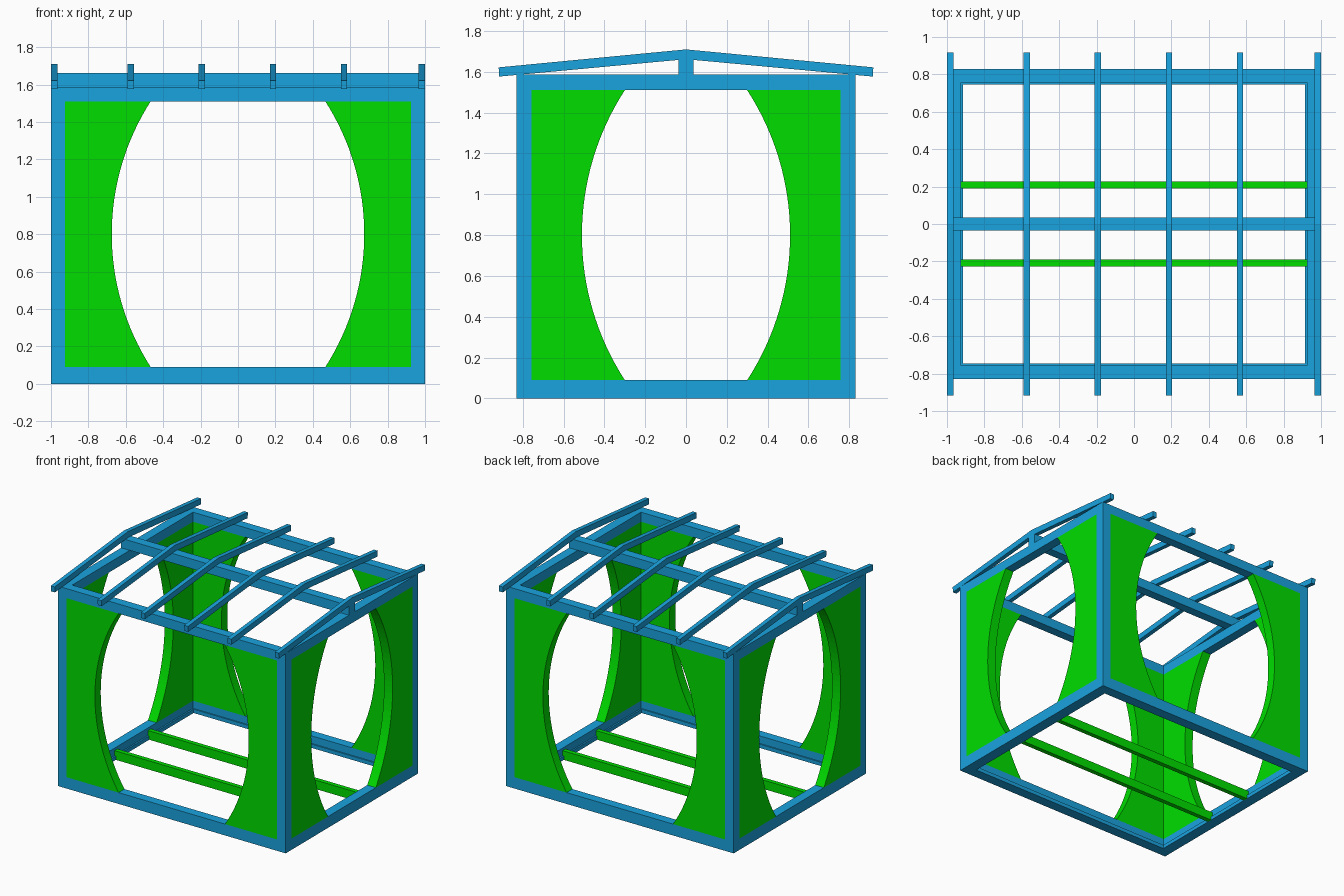
import bpy, math

if "Cube" in bpy.data.objects:
    bpy.data.objects.remove(bpy.data.objects["Cube"])

def material(name, rgb):
    m = bpy.data.materials.new(name)
    m.diffuse_color = (*rgb, 1)
    m.use_nodes = True
    m.node_tree.nodes["Principled BSDF"].inputs["Base Color"].default_value = m.diffuse_color
    return m

BLUE = material("frame_blue", (0.01, 0.37, 0.74))
GREEN = material("panel_green", (0.0, 0.73, 0.0))

def prism(name, pts, place, d0, d1, mat):
    """Extrude a 2D outline from d0 to d1; place(u, v, d) gives the 3D point."""
    n = len(pts)
    verts = [place(u, v, d) for d in (d0, d1) for u, v in pts]
    faces = [tuple(range(n))[::-1], tuple(range(n, 2 * n))]
    faces += [(i, (i + 1) % n, n + (i + 1) % n, n + i) for i in range(n)]
    me = bpy.data.meshes.new(name)
    me.from_pydata(verts, [], faces)
    import_fix(me)
    me.materials.append(mat)
    ob = bpy.data.objects.new(name, me)
    bpy.context.collection.objects.link(ob)
    return ob

def import_fix(me):
    # consistent outward normals
    import bmesh
    bm = bmesh.new()
    bm.from_mesh(me)
    bmesh.ops.recalc_face_normals(bm, faces=bm.faces)
    bm.to_mesh(me)
    bm.free()

def box(name, x0, x1, y0, y1, z0, z1, mat):
    return prism(name, [(x0, y0), (x1, y0), (x1, y1), (x0, y1)],
                 lambda u, v, d: (u, v, d), z0, z1, mat)

X, Y = 1.0, 0.83            # outer half sizes
XI, YI = 0.925, 0.757       # inner faces of the posts
Z0, Z1, Z2 = 0.09, 1.51, 1.586

def ring(name, z0, z1, xi, yi, xo=X, yo=Y):
    for s in (-1, 1):
        y = sorted((s * yi, s * yo))
        x = sorted((s * xi, s * xo))
        box(name + "_long_beam", -xo, xo, *y, z0, z1, BLUE)
        box(name + "_short_beam", *x, -yi, yi, z0, z1, BLUE)

# Base, joist ledge and top plates
ring("base", 0, Z0, XI, YI)
ring("base_ledge", 0, 0.03, 0.913, 0.747, XI, YI)
ring("top_plate", Z1, Z2, XI, YI)

# Corner posts
for sx in (-1, 1):
    for sy in (-1, 1):
        box("corner_post", *sorted((sx * XI, sx * X)), *sorted((sy * YI, sy * Y)), Z0, Z1, BLUE)

# Wall panels with a curved inner edge
def panel_outline(outer, mid, end, s, n=32):
    h = (Z1 - Z0) / 2
    sag = mid - end
    r = (h * h + sag * sag) / (2 * sag)
    a = math.asin(h / r)
    pts = [(s * outer, Z1), (s * outer, Z0)]
    for i in range(n + 1):
        t = -a + 2 * a * i / n
        pts.append((s * (mid - r + r * math.cos(t)), Z0 + h + r * math.sin(t)))
    return pts

for side in (-1, 1):
    for s in (-1, 1):
        prism("long_wall_panel", panel_outline(XI, 0.675, 0.467, s),
              lambda u, v, d: (u, d, v), side * YI, side * Y, GREEN)
        prism("short_wall_panel", panel_outline(YI, 0.51, 0.30, s),
              lambda u, v, d: (d, u, v), side * XI, side * X, GREEN)

# Floor joists
for s in (-1, 1):
    box("floor_joist", -XI, XI, s * 0.209 - 0.018, s * 0.209 + 0.018, 0.0, 0.07, GREEN)

# Ridge beam and bent rafters
box("ridge_beam", -X, X, -0.036, 0.036, Z2, 1.662, BLUE)
rafter = [(-0.915, 1.577), (0, 1.662), (0.915, 1.577), (0.918, 1.622), (0, 1.71), (-0.918, 1.622)]
for x in (-0.983, -0.573, -0.193, 0.187, 0.567, 0.983):
    prism("rafter", rafter, lambda u, v, d: (d, u, v), x - 0.017, x + 0.017, BLUE)
